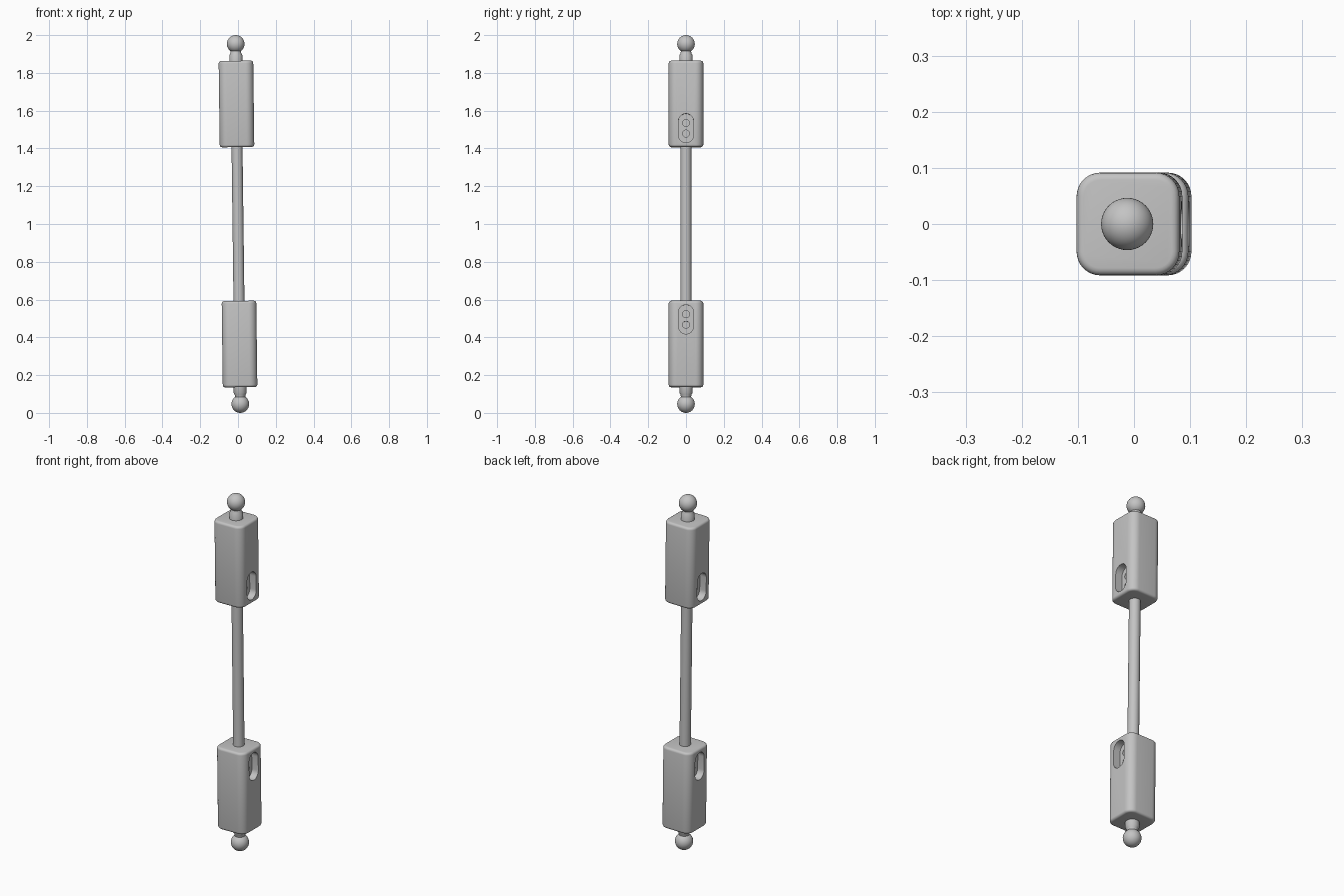
import bpy, bmesh, math
from mathutils import Matrix, Vector

if "Cube" in bpy.data.objects:
    bpy.data.objects.remove(bpy.data.objects["Cube"])

grey = bpy.data.materials.new("light_grey")
grey.diffuse_color = (0.55, 0.55, 0.55, 1)
grey.use_nodes = True
grey.node_tree.nodes["Principled BSDF"].inputs["Base Color"].default_value = grey.diffuse_color

# Parts are built upright around the origin, then leaned slightly and lifted
LEAN = Matrix.Translation((0, 0, 1)) @ Matrix.Rotation(-0.0127, 4, 'Y')
HALF = 0.0915            # half width of a block
Z0, Z1 = 0.407, 0.864    # inner and outer end of a block, from the middle


def make_object(name, bm):
    bmesh.ops.recalc_face_normals(bm, faces=bm.faces)
    mesh = bpy.data.meshes.new(name)
    bm.to_mesh(mesh)
    bm.free()
    mesh.materials.append(grey)
    ob = bpy.data.objects.new(name, mesh)
    bpy.context.collection.objects.link(ob)
    return ob


def activate(ob):
    bpy.ops.object.select_all(action='DESELECT')
    ob.select_set(True)
    bpy.context.view_layer.objects.active = ob


def finish(ob):
    activate(ob)
    bpy.ops.object.shade_smooth_by_angle(angle=math.radians(35))
    ob.matrix_world = LEAN


def lathe(name, profile, steps=40):
    bm = bmesh.new()
    verts = [bm.verts.new((r, 0, z)) for r, z in profile]
    edges = [bm.edges.new(p) for p in zip(verts, verts[1:])]
    bmesh.ops.spin(bm, geom=verts + edges, cent=(0, 0, 0), axis=(0, 0, 1),
                   angle=math.tau, steps=steps, use_duplicate=False)
    bmesh.ops.remove_doubles(bm, verts=bm.verts, dist=1e-5)
    finish(make_object(name, bm))


def pill_cutter(radius, half_straight, z, x0, x1):
    """Rounded slot shape running along x; half_straight = 0 gives a round hole."""
    bm = bmesh.new()
    n = 16
    ring = []
    for side in (1, -1):
        for i in range(n + (1 if half_straight else 0)):
            a = math.pi * i / n
            ring.append(bm.verts.new((x0, side * radius * math.cos(a),
                                      z + side * (half_straight + radius * math.sin(a)))))
    face = bm.faces.new(ring)
    new = bmesh.ops.extrude_face_region(bm, geom=[face])["geom"]
    bmesh.ops.translate(bm, vec=(x1 - x0, 0, 0),
                        verts=[v for v in new if isinstance(v, bmesh.types.BMVert)])
    ob = make_object("cutter", bm)
    ob.hide_render = True
    return ob


def cut(ob, cutter):
    mod = ob.modifiers.new("cut", 'BOOLEAN')
    mod.operation, mod.solver, mod.object = 'DIFFERENCE', 'EXACT', cutter
    activate(ob)
    bpy.ops.object.modifier_apply(modifier="cut")
    bpy.data.objects.remove(cutter)


def block(name, s):
    # Square body with large upright corners and softly rounded ends
    bm = bmesh.new()
    mid = s * (Z0 + Z1) / 2
    bmesh.ops.create_cube(bm, size=1, matrix=Matrix.Translation((0, 0, mid))
                          @ Matrix.Diagonal((2 * HALF, 2 * HALF, Z1 - Z0, 1)))
    upright = [e for e in bm.edges if abs(e.verts[0].co.z - e.verts[1].co.z) > 0.1]
    bmesh.ops.bevel(bm, geom=upright, offset=0.042, segments=8, profile=0.5, affect='EDGES')
    rims = [e for e in bm.edges if abs(e.verts[0].co.z - e.verts[1].co.z) < 1e-4]
    bmesh.ops.bevel(bm, geom=rims, offset=0.013, segments=4, profile=0.5, affect='EDGES')
    ob = make_object(name, bm)
    # Slot on each side, with two screw holes in its floor
    for side in (1, -1):
        cut(ob, pill_cutter(0.040, 0.037, s * 0.506, side * 0.0515, side * 0.12))
        for z in (0.478, 0.534):
            cut(ob, pill_cutter(0.0185, 0, s * z, side * 0.032, side * 0.07))
    finish(ob)


# Centre rod
lathe("rod", [(0, -0.45), (0.029, -0.45), (0.029, 0.45), (0, 0.45)])

# Block, collar and ball at each end
for label, s in (("upper", 1), ("lower", -1)):
    block(label + "_block", s)
    lathe(label + "_collar", [(r, s * z) for r, z in (
        (0, 0.85), (0.035, 0.85), (0.035, 0.893), (0.029, 0.903), (0.026, 0.92), (0, 0.92))])
    ball = [(0.0465 * math.sin(math.pi * i / 24), s * (0.9535 - 0.0465 * math.cos(math.pi * i / 24)))
            for i in range(25)]
    lathe(label + "_ball", ball)
